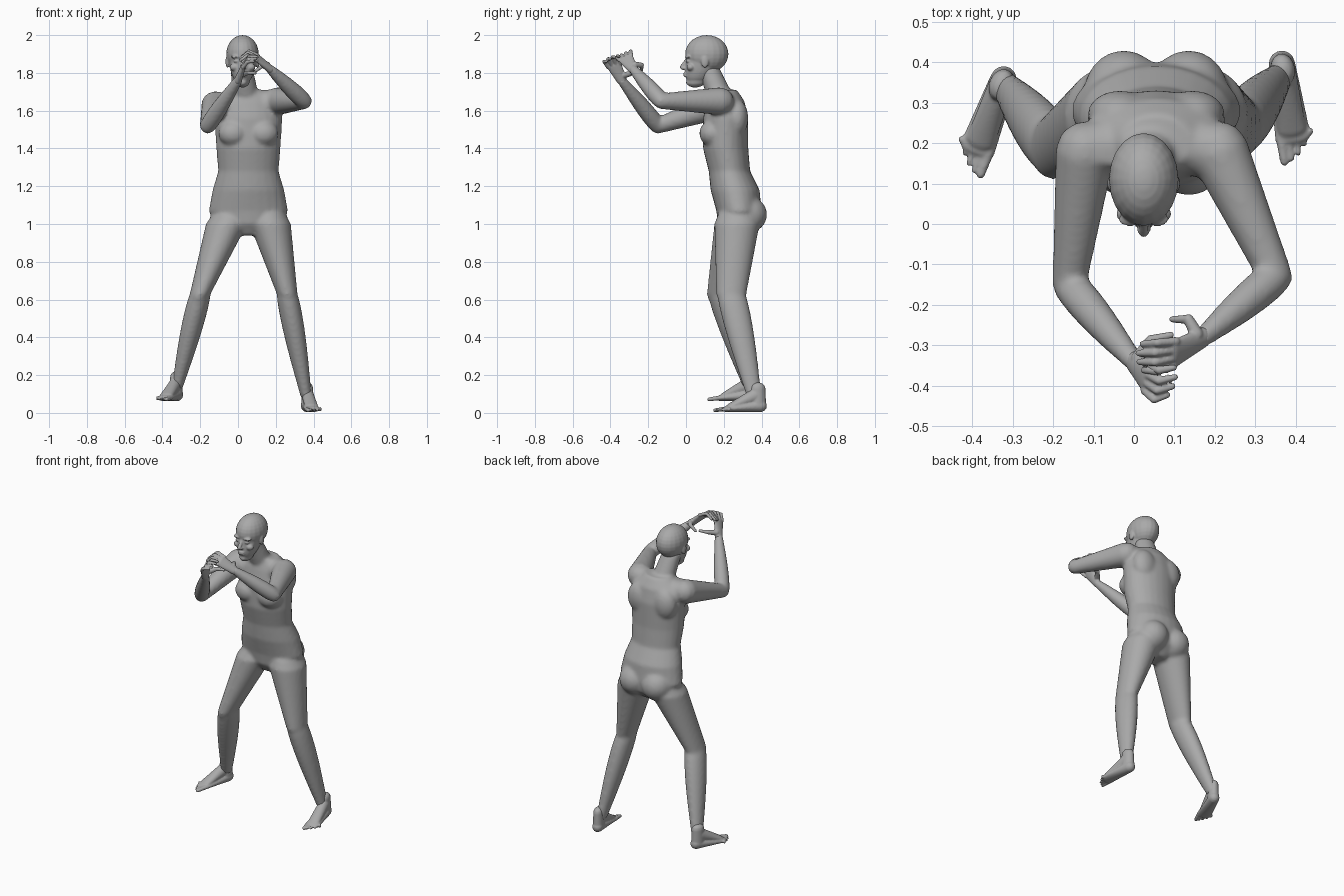
import bpy, bmesh, math
from mathutils import Vector, Matrix

if "Cube" in bpy.data.objects:
    bpy.data.objects.remove(bpy.data.objects["Cube"])

skin = bpy.data.materials.new("plain grey")
skin.use_nodes = True
grey = (.4, .4, .4, 1)
skin.diffuse_color = grey
skin.node_tree.nodes["Principled BSDF"].inputs["Base Color"].default_value = grey


def mix(start, end, t):
    return start + (end - start) * t


def loft(bm, stations, across, along, sides=24):
    """Closed tube through stations of centre, half width and half depth."""
    angles = [math.tau * k / sides for k in range(sides)]
    rings = [[bm.verts.new(centre + across * (math.cos(angle) * width) + along * (math.sin(angle) * depth))
              for angle in angles] for centre, width, depth in stations]
    faces = [bm.faces.new((lower[k - 1], lower[k], upper[k], upper[k - 1]))
             for lower, upper in zip(rings, rings[1:]) for k in range(sides)]
    faces += [bm.faces.new(rings[0]), bm.faces.new(rings[-1])]
    bmesh.ops.recalc_face_normals(bm, faces=faces)


def limb(bm, start, end, width, depth=None, bulge=0, side=None):
    """Tapered tube with domed ends and a muscle bulge; level rings unless a side is given."""
    start, end = Vector(start), Vector(end)
    depth = depth or width
    axis = (end - start).normalized()
    across, along = Vector((1, 0, 0)), Vector((0, 1, 0))
    if side is not None:
        side = Vector(side)
        across = (side - axis * axis.dot(side)).normalized()
        along = axis.cross(across)
    domes = [math.radians(angle) for angle in (80, 55, 30)]
    first, last = min(width[0], depth[0]), min(width[1], depth[1])
    stations = [(start - axis * first * math.sin(a), width[0] * math.cos(a), depth[0] * math.cos(a))
                for a in domes]
    steps = 12
    for i in range(steps + 1):
        t = i / steps
        swell = bulge * math.sin(math.pi * t ** .7)
        stations.append((mix(start, end, t), mix(*width, t) + swell, mix(*depth, t) + swell))
    stations += [(end + axis * last * math.sin(a), width[1] * math.cos(a), depth[1] * math.cos(a))
                 for a in reversed(domes)]
    loft(bm, stations, across, along)


def ball(bm, centre, radii):
    matrix = Matrix.Translation(centre) @ Matrix.Diagonal((*radii, 1))
    bmesh.ops.create_uvsphere(bm, u_segments=20, v_segments=14, radius=1, matrix=matrix)


def finish(bm, name, voxel, rounds):
    """Fuse the overlapping pieces into one soft skin."""
    mesh = bpy.data.meshes.new(name)
    bm.to_mesh(mesh)
    bm.free()
    mesh.materials.append(skin)
    part = bpy.data.objects.new(name, mesh)
    bpy.context.collection.objects.link(part)
    fuse = part.modifiers.new("fuse", 'REMESH')
    fuse.mode = 'VOXEL'
    fuse.voxel_size = voxel
    fuse.use_smooth_shade = True
    soften = part.modifiers.new("soften", 'SMOOTH')
    soften.factor = .5
    soften.iterations = rounds


# Joints of the pose
right_hip, right_knee, right_ankle = (-.06, .27, 1), (-.2, .19, .63), (-.32, .34, .14)
left_hip, left_knee, left_ankle = (.17, .27, 1), (.26, .24, .63), (.36, .36, .09)
right_shoulder, right_elbow, right_wrist = (-.12, .18, 1.63), (-.16, -.15, 1.52), (0, -.34, 1.76)
left_shoulder, left_elbow, left_wrist = (.21, .18, 1.65), (.35, -.13, 1.65), (.17, -.28, 1.82)

# Torso: height, centre depth, half width, half depth
body = bmesh.new()
torso = [(.94, .27, .06, .06), (1, .28, .18, .11), (1.07, .28, .21, .12), (1.18, .26, .19, .13),
         (1.28, .23, .16, .11), (1.4, .21, .17, .12), (1.56, .21, .18, .12),
         (1.65, .21, .16, .1), (1.71, .2, .09, .07)]
middle = .055
loft(body, [(Vector((middle, y, z)), width, depth) for z, y, width, depth in torso],
     Vector((1, 0, 0)), Vector((0, 1, 0)))
limb(body, (.04, .18, 1.68), (.02, .12, 1.82), (.07, .06))
for s in (-1, 1):
    ball(body, (middle + s * .08, .14, 1.48), (.08, .07, .07))           # breast
    ball(body, (middle + s * .08, .32, 1.05), (.1, .11, .1))             # buttock
    ball(body, (middle + s * .09, .27, 1.56), (.08, .06, .1))            # shoulder blade
    limb(body, (middle + s * .02, .13, 1.67), (middle + s * .15, .16, 1.69), (.01, .01),
         side=(0, 0, 1))                                                 # collarbone

# Legs
for hip, knee, ankle in ((right_hip, right_knee, right_ankle), (left_hip, left_knee, left_ankle)):
    limb(body, hip, knee, (.11, .055), (.12, .08))
    limb(body, knee, ankle, (.055, .03), (.075, .04), bulge=.012)

# Arms, with the deltoid blending into the chest
for shoulder, elbow, wrist in ((right_shoulder, right_elbow, right_wrist),
                               (left_shoulder, left_elbow, left_wrist)):
    limb(body, shoulder, elbow, (.074, .042), side=(0, 0, 1))
    limb(body, elbow, wrist, (.042, .025), bulge=.008, side=(0, 0, 1))
    limb(body, (middle, .21, 1.61), shoulder, (.08, .07), side=(0, 0, 1))
finish(body, "body", .01, 8)

# Head
head = bmesh.new()
centre = .024
ball(head, (centre, .11, 1.9), (.086, .115, .1))                         # skull
limb(head, (centre, .06, 1.76), (centre, .1, 1.88), (.04, .075), (.055, .1), bulge=.008)
ball(head, (centre, .02, 1.75), (.023, .02, .018))                       # chin
limb(head, (centre, .01, 1.88), (centre, -.02, 1.835), (.009, .012))     # nose bridge
ball(head, (centre, -.01, 1.825), (.018, .02, .01))                      # nostrils
for height in (1.785, 1.797):
    ball(head, (centre, 0, height), (.024, .015, .007))                  # lip
for s in (-1, 1):
    ball(head, (centre + s * .034, .012, 1.885), (.028, .018, .009))     # brow
    ball(head, (centre + s * .032, .014, 1.862), (.017, .016, .008))     # eye
    ball(head, (centre + s * .042, .025, 1.83), (.026, .022, .02))       # cheek
    ball(head, (centre + s * .08, .1, 1.86), (.01, .02, .034))           # ear
finish(head, "head", .005, 3)


def foot(name, heel, yaw, s):
    """Foot pointing along its own -y, with the little toe towards s."""
    bm = bmesh.new()
    across = (1, 0, 0)
    limb(bm, (0, -.035, .036), (0, -.22, .018), (.033, .045), (.034, .016), side=across)
    limb(bm, (0, -.06, .09), (0, -.2, .03), (.032, .036), (.04, .018), side=across)
    limb(bm, (0, -.05, .04), (0, -.05, .13), (.033, .03), (.044, .04))
    for toe in range(5):
        x = s * mix(-.03, .044, toe / 4)
        thick = .009 if toe else .013
        tip = -.275 + .004 * toe ** 2
        limb(bm, (x, -.21, .02), (x, tip, .012), (thick, thick * .8), side=across)
    bm.transform(Matrix.Translation(heel) @ Matrix.Rotation(yaw, 4, 'Z'))
    finish(bm, name, .005, 3)


foot("right_foot", (-.31, .39, .06), -.36, -1)
foot("left_foot", (.36, .43, .002), .15, 1)


def hand(name, wrist, knuckle, bend, tip, spread):
    """Curled hand; spread points from little finger to index finger."""
    wrist, knuckle, bend, tip, spread = map(Vector, (wrist, knuckle, bend, tip, spread))
    spread.normalize()
    bm = bmesh.new()
    limb(bm, wrist, knuckle, (.027, .04), (.021, .013), side=spread)
    for finger, reach in enumerate((.92, 1, .95, .8)):
        shift = spread * mix(.033, -.033, finger / 3)
        joint = mix(knuckle, bend, reach) + shift * 1.2
        limb(bm, knuckle + shift, joint, (.011, .01), side=spread)
        limb(bm, joint, mix(knuckle, tip, reach) + shift * 1.1, (.01, .008), side=spread)
    # Thumb
    curl = (tip - bend).normalized()
    base = mix(wrist, knuckle, .25) + spread * .02
    joint = base + spread * .04 + curl * .03
    limb(bm, base, joint, (.017, .013), side=curl)
    limb(bm, joint, joint + curl * .05, (.012, .008), side=spread)
    finish(bm, name, .004, 2)


hand("right_hand", right_wrist, (.03, -.38, 1.84), (.06, -.4, 1.88), (.1, -.39, 1.88), (.1, .9, .3))
hand("left_hand", left_wrist, (.1, -.32, 1.88), (.05, -.33, 1.9), (.01, -.33, 1.87), (.1, .9, .4))
